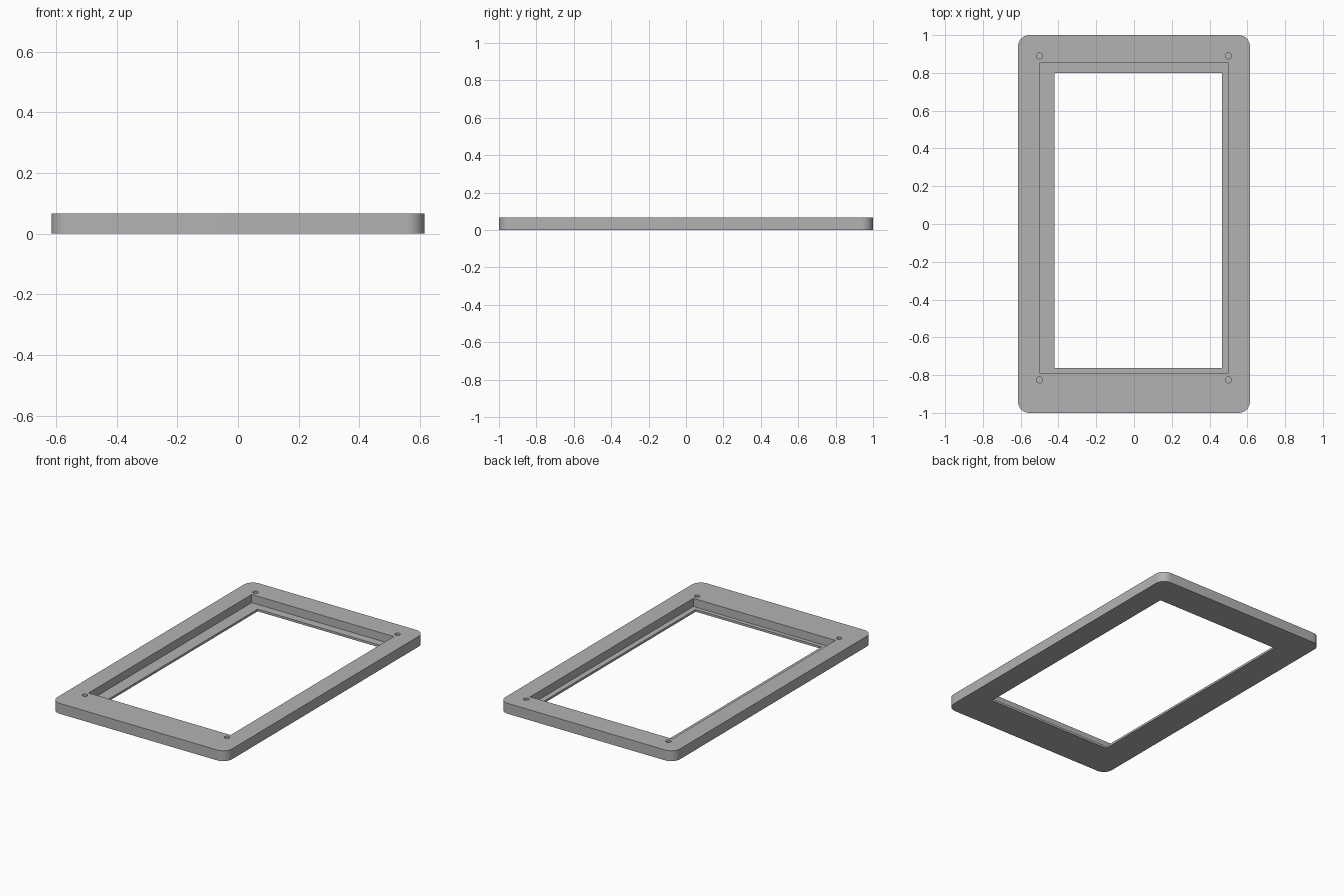
import bpy
import bmesh
import math
from mathutils import Matrix

old = bpy.data.objects.get("Cube")
if old:
    bpy.data.objects.remove(old, do_unlink=True)

HEIGHT = 0.066
LEDGE = 0.014        # thickness of the lip left around the window
HOLE_FLOOR = 0.014
ABOVE = HEIGHT + 0.05

gray = bpy.data.materials.new("plain gray")
gray.use_nodes = True
color = (0.45, 0.45, 0.45, 1)
gray.diffuse_color = color
gray.node_tree.nodes["Principled BSDF"].inputs["Base Color"].default_value = color


def finish(bm, name):
    mesh = bpy.data.meshes.new(name)
    bm.to_mesh(mesh)
    bm.free()
    mesh.materials.append(gray)
    obj = bpy.data.objects.new(name, mesh)
    bpy.context.collection.objects.link(obj)
    return obj


def block(name, x0, x1, y0, y1, z0, z1, radius=0):
    """Box between limits, with optional rounded upright edges."""
    bm = bmesh.new()
    center = Matrix.Translation(((x0 + x1) / 2, (y0 + y1) / 2, (z0 + z1) / 2))
    size = Matrix.Diagonal((x1 - x0, y1 - y0, z1 - z0, 1))
    bmesh.ops.create_cube(bm, size=1, matrix=center @ size)
    if radius:
        upright = [e for e in bm.edges
                   if abs(e.verts[0].co.z - e.verts[1].co.z) > 0.01]
        bmesh.ops.bevel(bm, geom=upright, offset=radius, segments=10,
                        profile=0.5, affect='EDGES')
    return finish(bm, name)


def peg(name, x, y, radius, z0, z1):
    bm = bmesh.new()
    bmesh.ops.create_cone(bm, cap_ends=True, segments=24, radius1=radius,
                          radius2=radius, depth=z1 - z0,
                          matrix=Matrix.Translation((x, y, (z0 + z1) / 2)))
    return finish(bm, name)


# Rounded bezel plate
frame = block("bezel_frame", -0.615, 0.615, -1, 1, 0, HEIGHT, radius=0.062)

# Cutters: panel recess, off-centre window and blind screw holes
cutters = [
    block("recess_cutter", -0.5, 0.5, -0.788, 0.852, LEDGE, ABOVE),
    block("window_cutter", -0.421, 0.465, -0.762, 0.799, -0.05, ABOVE),
]
for x in (-0.5, 0.5):
    for y in (-0.825, 0.89):
        cutters.append(peg("screw_hole_cutter", x, y, 0.016, HOLE_FLOOR, ABOVE))

bpy.ops.object.select_all(action='DESELECT')
frame.select_set(True)
bpy.context.view_layer.objects.active = frame
for cutter in cutters:
    cutter.hide_render = True
    cut = frame.modifiers.new("cut", 'BOOLEAN')
    cut.operation = 'DIFFERENCE'
    cut.solver = 'EXACT'
    cut.object = cutter
    bpy.ops.object.modifier_apply(modifier=cut.name)
for cutter in cutters:
    bpy.data.objects.remove(cutter, do_unlink=True)

bpy.ops.object.shade_smooth_by_angle(angle=math.radians(30))
